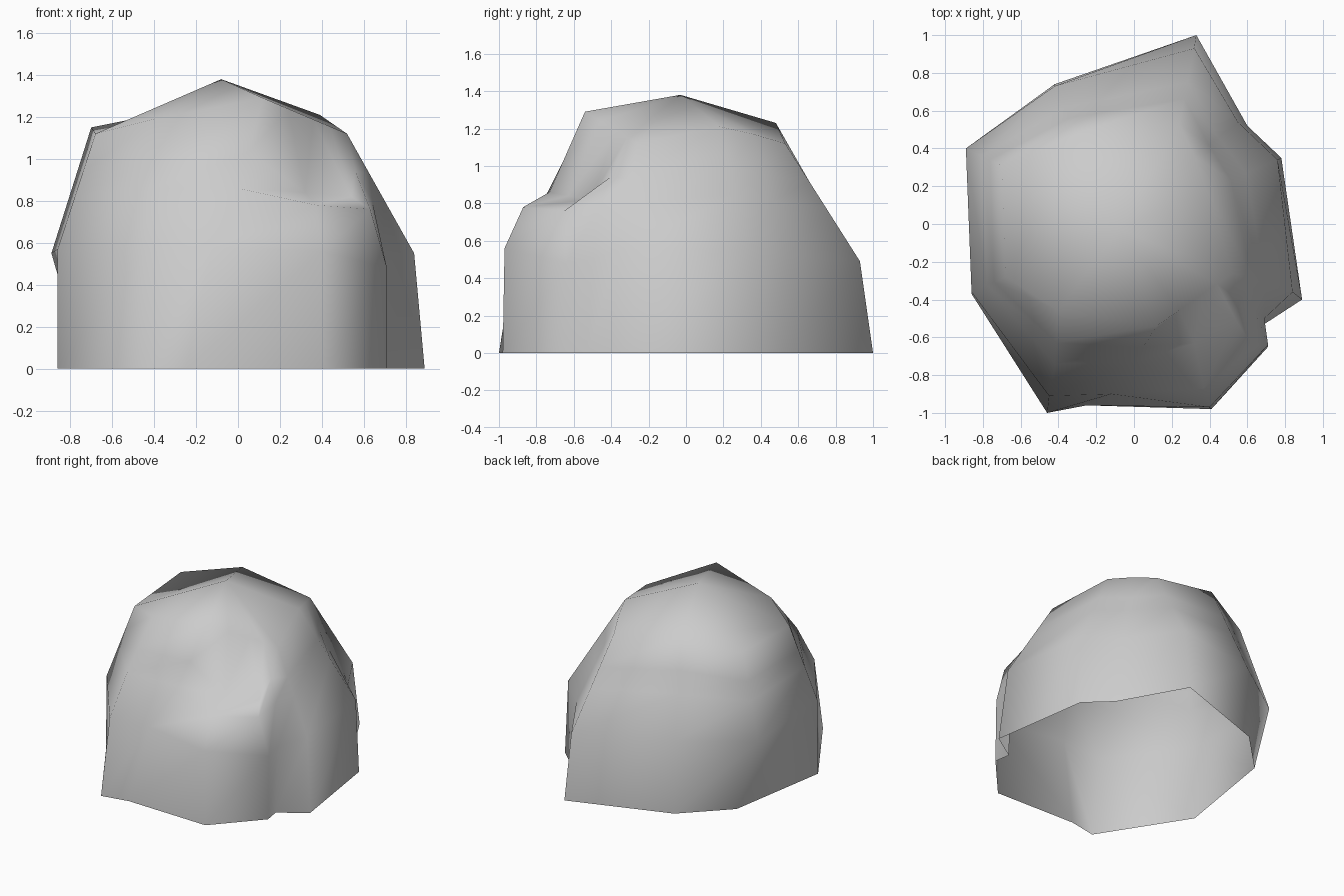
import bpy
import bmesh
from mathutils import Vector

cube = bpy.data.objects.get("Cube")
if cube:
    bpy.data.objects.remove(cube, do_unlink=True)

# Plain stone colour
stone = bpy.data.materials.new("stone_grey")
stone.use_nodes = True
grey = (0.6, 0.6, 0.6, 1)
stone.diffuse_color = grey
stone.node_tree.nodes["Principled BSDF"].inputs["Base Color"].default_value = grey

# Ends of the straight brow above the front ledge
brow_start = Vector((.12, -.54, 1.29))
brow_end = Vector((.52, -.26, 1.12))


def rib(foot, waist, crown, shoulder=None, bench=None):
    """One vertical rib of the boulder, from the ground to the crown."""
    waist, crown = Vector(waist), Vector(crown)
    shoulder = Vector(shoulder) if shoulder else waist.lerp(crown, 0.45)
    bench = Vector(bench) if bench else shoulder.lerp(crown, 0.4)
    return [Vector((*foot, 0)), waist, shoulder, bench, crown]


# Ribs run counter-clockwise as seen from above
ribs = [
    # front face with its ledge
    rib(foot=(-.46, -1), waist=(-.45, -.91, .56), shoulder=(-.42, -.74, .86), crown=(-.4, -.46, 1.19)),
    rib(foot=(-.25, -.96), waist=(-.12, -.9, .58), shoulder=(0, -.73, .86), crown=brow_start),
    rib(foot=(.41, -.98), waist=(.4, -.97, .56), shoulder=(.37, -.87, .78),
        bench=(.32, -.63, .84), crown=brow_start.lerp(brow_end, 0.3)),
    # notch beside the front face
    rib(foot=(.71, -.65), waist=(.71, -.64, .48), shoulder=(.63, -.65, .76),
        bench=(.54, -.51, .82), crown=brow_start.lerp(brow_end, 0.6)),
    rib(foot=(.69, -.53), waist=(.69, -.5, .5), shoulder=(.64, -.46, .8),
        crown=brow_start.lerp(brow_end, 0.8)),
    # left side
    rib(foot=(.89, -.4), waist=(.84, -.36, .55), crown=brow_end),
    rib(foot=(.78, .35), waist=(.76, .34, .55), crown=(.39, .18, 1.21)),
    # shallow valley at the back left
    rib(foot=(.6, .52), waist=(.55, .54, .52), crown=(.32, .36, 1.17)),
    # back
    rib(foot=(.33, 1), waist=(.32, .93, .49), crown=(.24, .53, 1.12)),
    rib(foot=(-.42, .74), waist=(-.42, .73, .55), crown=(-.3, .48, 1.23)),
    # right side
    rib(foot=(-.73, .43), waist=(-.89, .4, .55), crown=(-.7, .31, 1.15)),
    rib(foot=(-.86, -.37), waist=(-.86, -.36, .57), crown=(-.68, -.28, 1.12)),
]

# Skin the ribs with triangles, leaving the underside open
bm = bmesh.new()
columns = [[bm.verts.new(point) for point in line] for line in ribs]
peak = bm.verts.new((-.08, -.03, 1.38))
for index, column in enumerate(columns):
    following = columns[(index + 1) % len(columns)]
    for low in range(len(column) - 1):
        high = low + 1
        bm.faces.new((column[low], following[low], following[high]))
        bm.faces.new((column[low], following[high], column[high]))
    bm.faces.new((column[-1], following[-1], peak))

# Turn the ridge at the back right so that it falls away below the peak
ridge = bm.edges.get((columns[-2][-1], peak))
bmesh.ops.rotate_edges(bm, edges=[ridge])
for face in bm.faces:
    face.smooth = True

mesh = bpy.data.meshes.new("boulder")
bm.to_mesh(mesh)
bm.free()
mesh.materials.append(stone)
boulder = bpy.data.objects.new("boulder", mesh)
bpy.context.collection.objects.link(boulder)
